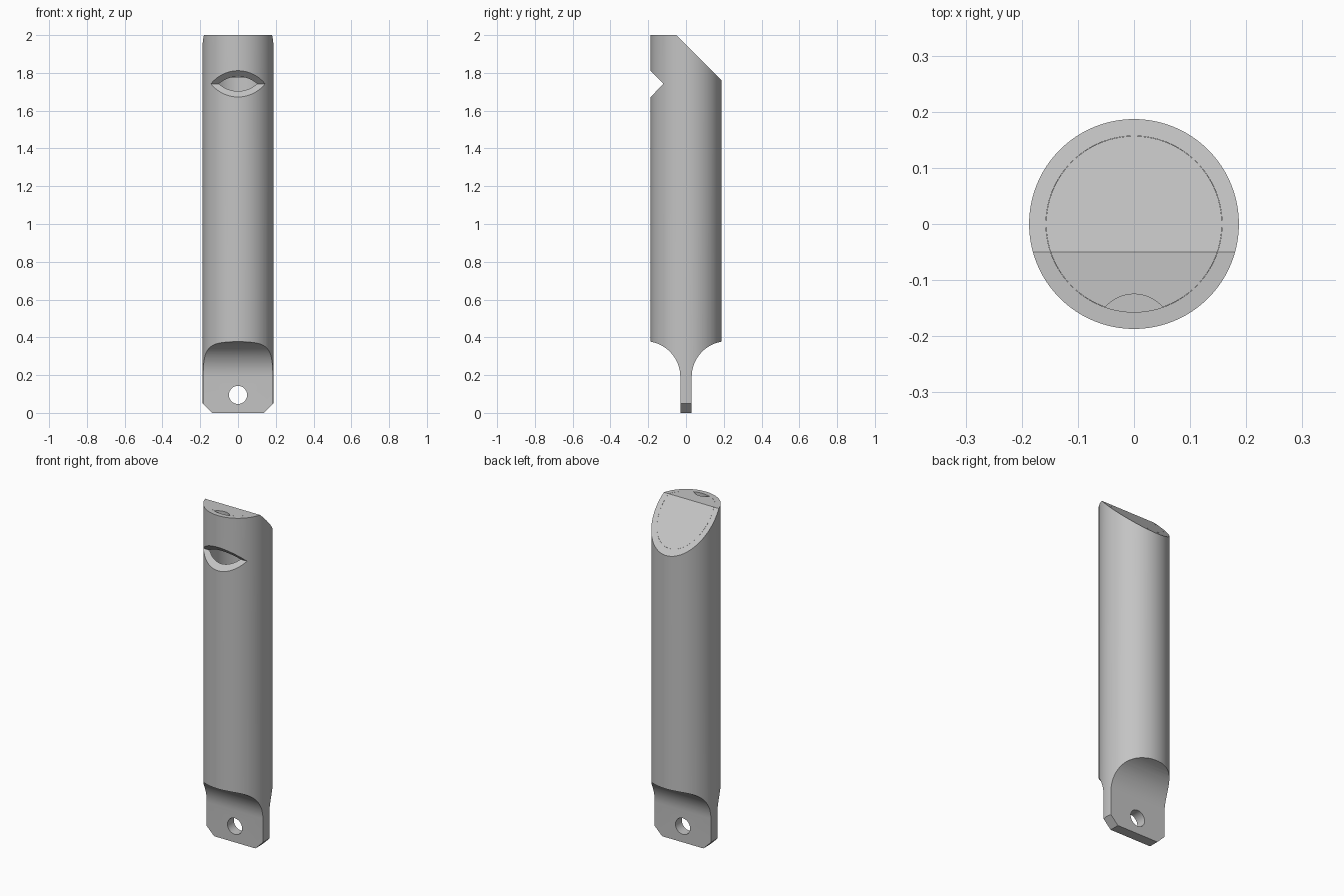
import bpy, bmesh, math
from mathutils import Vector

if "Cube" in bpy.data.objects:
    bpy.data.objects.remove(bpy.data.objects["Cube"], do_unlink=True)

R, BORE = 0.187, 0.157

grey = bpy.data.materials.new("plain grey")
grey.use_nodes = True
grey.diffuse_color = (0.55, 0.55, 0.55, 1)
grey.node_tree.nodes["Principled BSDF"].inputs["Base Color"].default_value = (0.55, 0.55, 0.55, 1)


def prism(name, profile, place, lo, hi):
    """Extrude a 2D profile between lo and hi; place(a, b, t) gives the 3D point."""
    bm = bmesh.new()
    rings = [[bm.verts.new(Vector(place(a, b, t))) for a, b in profile] for t in (lo, hi)]
    bm.faces.new(rings[0])
    bm.faces.new(rings[1])
    n = len(profile)
    for i in range(n):
        j = (i + 1) % n
        bm.faces.new((rings[0][i], rings[0][j], rings[1][j], rings[1][i]))
    bmesh.ops.recalc_face_normals(bm, faces=bm.faces)
    mesh = bpy.data.meshes.new(name)
    bm.to_mesh(mesh)
    bm.free()
    ob = bpy.data.objects.new(name, mesh)
    bpy.context.collection.objects.link(ob)
    mesh.materials.append(grey)
    return ob


def circle(r, ca=0, cb=0, n=96):
    return [(ca + r * math.cos(math.tau * i / n), cb + r * math.sin(math.tau * i / n))
            for i in range(n)]


def along_x(a, b, t):
    return (t, a, b)


def along_y(a, b, t):
    return (a, t, b)


def along_z(a, b, t):
    return (a, b, t)


def cut(target, cutter):
    cutter.hide_render = True
    mod = target.modifiers.new("cut", "BOOLEAN")
    mod.operation = "DIFFERENCE"
    mod.solver = "EXACT"
    mod.object = cutter
    bpy.context.view_layer.objects.active = target
    bpy.ops.object.modifier_apply(modifier=mod.name)
    bpy.data.objects.remove(cutter, do_unlink=True)


def slanted_top():
    """Wedge that bevels the back of the mouthpiece."""
    return prism("slant_cutter", [(-0.15, 2.1), (0.3, 1.65), (0.3, 2.1)], along_x, -0.4, 0.4)


# Tube with bore, slanted mouthpiece and sound notch
tube = prism("whistle_body", circle(R), along_z, 0, 2)
cut(tube, prism("bore_cutter", circle(BORE), along_z, 0.45, 2.1))
cut(tube, slanted_top())
cut(tube, prism("notch_cutter", [(-0.12, 1.742), (-0.22, 1.846), (-0.22, 1.638)],
                along_x, -0.4, 0.4))

# Flat tab at the foot: a concave shoulder on both faces
for s in (-1, 1):
    shoulder = [(s * 0.03, -0.1)]
    for i in range(17):
        ang = math.pi / 2 * i / 16
        shoulder.append((s * (0.22 - 0.19 * math.cos(ang)), 0.19 + 0.19 * math.sin(ang)))
    shoulder += [(s * 0.3, 0.38), (s * 0.3, -0.1)]
    cut(tube, prism("shoulder_cutter", shoulder, along_x, -0.4, 0.4))
    # Clipped bottom corner
    cut(tube, prism("corner_cutter", [(s * 0.085, -0.05), (s * 0.237, 0.1), (s * 0.237, -0.05)],
                    along_y, -0.4, 0.4))

# Cord hole
cut(tube, prism("hole_cutter", circle(0.048, 0, 0.095, 48), along_y, -0.4, 0.4))

# Plug in the mouthpiece with a rounded air channel
plug = prism("mouthpiece_plug", circle(BORE - 0.0004), along_z, 1.775, 2)
cut(plug, slanted_top())
cut(plug, prism("airway_cutter", circle(0.068, 0, -0.193, 64), along_z, 1.6, 2.1))

for ob in (tube, plug):
    bpy.ops.object.select_all(action="DESELECT")
    ob.select_set(True)
    bpy.context.view_layer.objects.active = ob
    bpy.ops.object.shade_smooth_by_angle(angle=math.radians(25))
